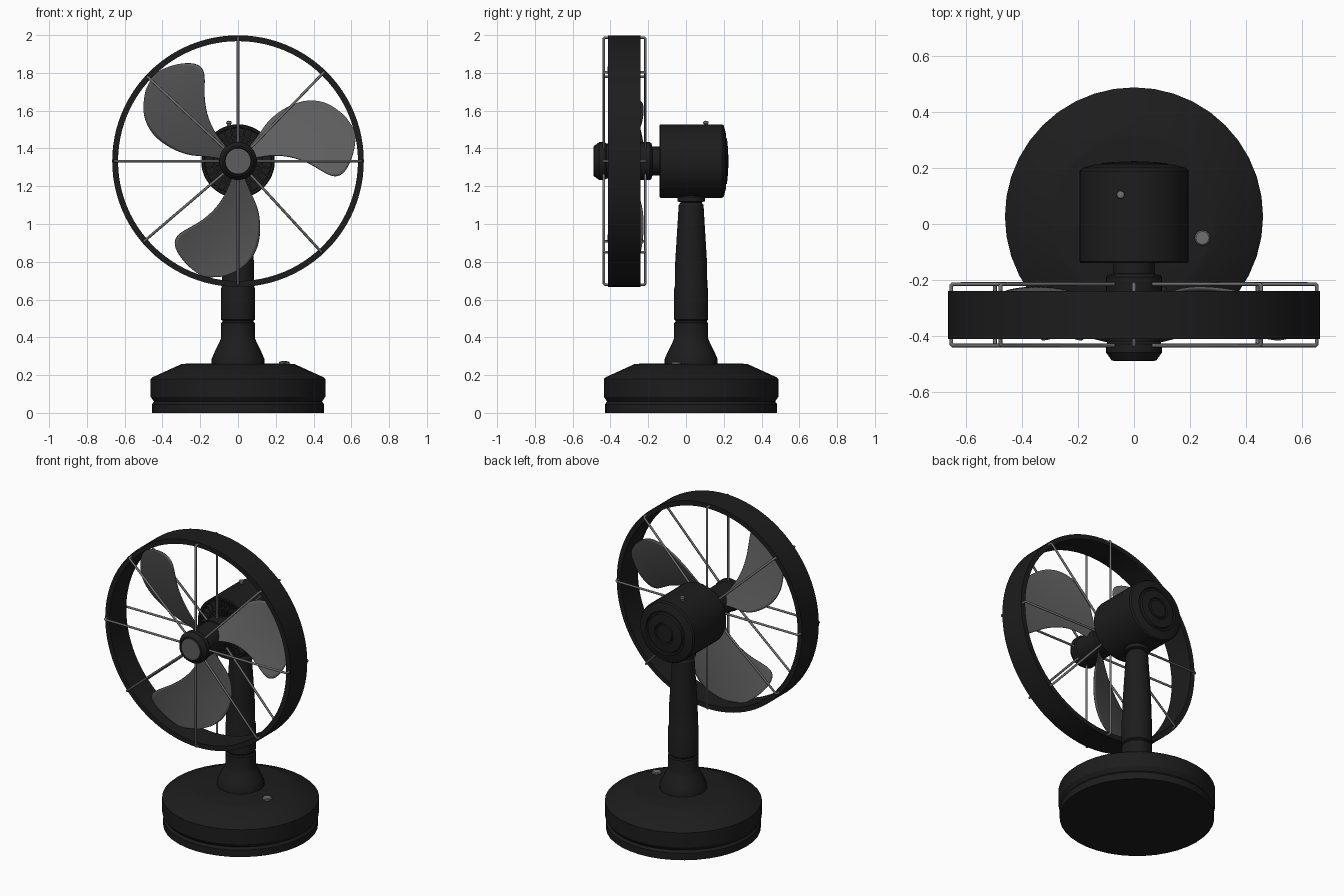
import bpy, bmesh
from math import pi, sin, cos, radians
from mathutils import Matrix, Vector

if "Cube" in bpy.data.objects:
    bpy.data.objects.remove(bpy.data.objects["Cube"])

CZ = 1.333   # height of the fan axis
BY = 0.027   # y of base and column axis


def material(name, v):
    m = bpy.data.materials.new(name)
    m.diffuse_color = (v, v, v, 1)
    m.use_nodes = True
    m.node_tree.nodes["Principled BSDF"].inputs["Base Color"].default_value = m.diffuse_color
    return m


BLACK = material("black_enamel", 0.012)
GREY = material("dark_steel", 0.11)
STEEL = material("steel", 0.16)


def finish(name, bm, mat, smooth=True):
    bmesh.ops.remove_doubles(bm, verts=bm.verts, dist=1e-5)
    bmesh.ops.recalc_face_normals(bm, faces=bm.faces)
    me = bpy.data.meshes.new(name)
    bm.to_mesh(me)
    bm.free()
    me.materials.append(mat)
    ob = bpy.data.objects.new(name, me)
    bpy.context.collection.objects.link(ob)
    if smooth:
        bpy.ops.object.select_all(action='DESELECT')
        ob.select_set(True)
        bpy.context.view_layer.objects.active = ob
        bpy.ops.object.shade_smooth_by_angle(angle=radians(32))
    return ob


def lathe(name, profile, mat, place, segs=32, closed=False):
    """Spin (radius, height) points about local z."""
    bm = bmesh.new()
    rings = [[bm.verts.new((r * cos(2 * pi * i / segs), r * sin(2 * pi * i / segs), h))
              for i in range(segs)] for r, h in profile]
    pairs = list(zip(rings, rings[1:]))
    if closed:
        pairs.append((rings[-1], rings[0]))
    for a, b in pairs:
        for i in range(segs):
            j = (i + 1) % segs
            bm.faces.new((a[i], a[j], b[j], b[i]))
    bmesh.ops.transform(bm, matrix=place, verts=bm.verts)
    bmesh.ops.dissolve_degenerate(bm, edges=bm.edges, dist=1e-5)
    return finish(name, bm, mat)


UP = Matrix.Translation((0, BY, 0))
AXIS = Matrix.Translation((0, 0, CZ)) @ Matrix.Rotation(-pi / 2, 4, 'X')  # height -> y

# base with groove and sloped top
lathe("base", [(0, 0), (.456, 0), (.456, .045), (.445, .06), (.462, .085), (.462, .18),
               (.45, .19), (.3, .258), (.285, .26), (0, .265)], BLACK, UP, 40)
# flared foot of the column
lathe("column_foot", [(0, .25), (.14, .25), (.14, .285), (.125, .32), (.1, .37), (.09, .395),
                      (.09, .475), (.084, .482), (0, .482)], BLACK, UP)
# tapered column and neck
lathe("column", [(0, .47), (.083, .47), (.083, .488), (.09, .494), (.09, .655), (.086, .67),
                 (.084, .8), (.078, .9), (.07, 1.03), (.066, 1.1), (.06, 1.108), (.056, 1.115),
                 (.073, 1.12), (.073, 1.142), (.06, 1.16), (0, 1.16)], BLACK, UP)

# motor housing: recessed front, stepped back
lathe("motor_housing", [(0, -.1), (.175, -.1), (.178, -.138), (.19, -.14), (.195, -.134),
                        (.195, .19), (.188, .2), (.14, .213), (.135, .206), (.125, .206),
                        (.12, .217), (.07, .222), (.066, .216), (.058, .216), (.054, .223),
                        (0, .225)], BLACK, AXIS, 48)

# radial vent fins and rings on the motor front
bm = bmesh.new()
for i in range(28):
    m = AXIS @ Matrix.Rotation(2 * pi * i / 28, 4, 'Z') @ Matrix.Translation((.125, 0, -.115))
    bmesh.ops.create_cube(bm, size=1, matrix=m @ Matrix.Diagonal((.11, .01, .035, 1)))
finish("motor_vent_fins", bm, BLACK, False)
lathe("motor_vent_ring", [(.122, -.138), (.134, -.138), (.134, -.1), (.122, -.1)],
      BLACK, AXIS, 40, True)

# shaft sleeve and hub
lathe("shaft_sleeve", [(0, -.26), (.098, -.26), (.1, -.25), (.1, -.19), (.094, -.183),
                       (.076, -.178), (.076, -.09), (0, -.09)], BLACK, AXIS)
lathe("hub", [(0, -.484), (.068, -.484), (.072, -.49), (.08, -.488), (.1, -.46), (.1, -.43),
              (.092, -.42), (.092, -.25), (0, -.25)], BLACK, AXIS)
lathe("hub_cap", [(0, -.487), (.067, -.487), (.067, -.475), (0, -.475)], GREY, AXIS)

# guard ring band
lathe("guard_ring", [(.635, -.412), (.666, -.412), (.666, -.24), (.635, -.24)],
      BLACK, AXIS, 96, True)

# guard wires, one bent wire per direction
cu = bpy.data.curves.new("guard_wires", 'CURVE')
cu.dimensions = '3D'
cu.bevel_depth = .007
cu.bevel_resolution = 2
cu.use_fill_caps = True
for a in (0, 46, 90, 137, 180, 220.5, 270, 312.5):
    c, s = cos(radians(a)), sin(radians(a))
    path = [(.07, -.215), (.648, -.215), (.654, -.221), (.654, -.429), (.648, -.435), (.07, -.435)]
    sp = cu.splines.new('POLY')
    sp.points.add(len(path) - 1)
    for p, (r, y) in zip(sp.points, path):
        p.co = (r * c, y, CZ + r * s, 1)
wires = bpy.data.objects.new("guard_wires", cu)
cu.materials.append(STEEL)
bpy.context.collection.objects.link(wires)

# blade outline as (trailing x, z, leading x, z) stations from hub to tip
STATIONS = [(-.03, -.07, .03, -.07), (-.05, -.15, .055, -.15), (-.11, -.25, .1, -.23),
            (-.205, -.33, .118, -.32), (-.315, -.38, .115, -.41), (-.342, -.43, .097, -.475),
            (-.318, -.495, .06, -.535), (-.255, -.568, .005, -.58), (-.18, -.617, -.08, -.612)]
for k in range(3):
    bm = bmesh.new()
    rows = []
    spin = Matrix.Translation((0, -.32, CZ)) @ Matrix.Rotation(-k * 2 * pi / 3, 4, 'Y')
    for tx, tz, lx, lz in STATIONS:
        row = []
        for i in range(7):
            f = i / 6
            x, z = tx + (lx - tx) * f, tz + (lz - tz) * f
            pitch = .7 + .7 * z          # twist flattens towards the tip
            row.append(bm.verts.new(spin @ Vector((x, pitch * (x - .25 * z), z))))
        rows.append(row)
    for a, b in zip(rows, rows[1:]):
        for i in range(6):
            bm.faces.new((a[i], a[i + 1], b[i + 1], b[i]))
    ob = finish(f"blade_{k + 1}", bm, GREY, False)
    for p in ob.data.polygons:
        p.use_smooth = True
    sub = ob.modifiers.new("round", 'SUBSURF')
    sub.levels = sub.render_levels = 2
    sol = ob.modifiers.new("thickness", 'SOLIDIFY')
    sol.thickness = .008
    sol.offset = 0

# oil cap on the motor and button on the base
lathe("oil_cap", [(0, 1.5), (.011, 1.5), (.011, 1.53), (.015, 1.533), (.013, 1.543), (0, 1.547)],
      STEEL, Matrix.Translation((-.048, .105, 0)), 16)
lathe("base_button", [(0, .25), (.028, .25), (.028, .268), (.023, .273), (0, .274)],
      STEEL, Matrix.Translation((.245, -.05, 0)), 24)
